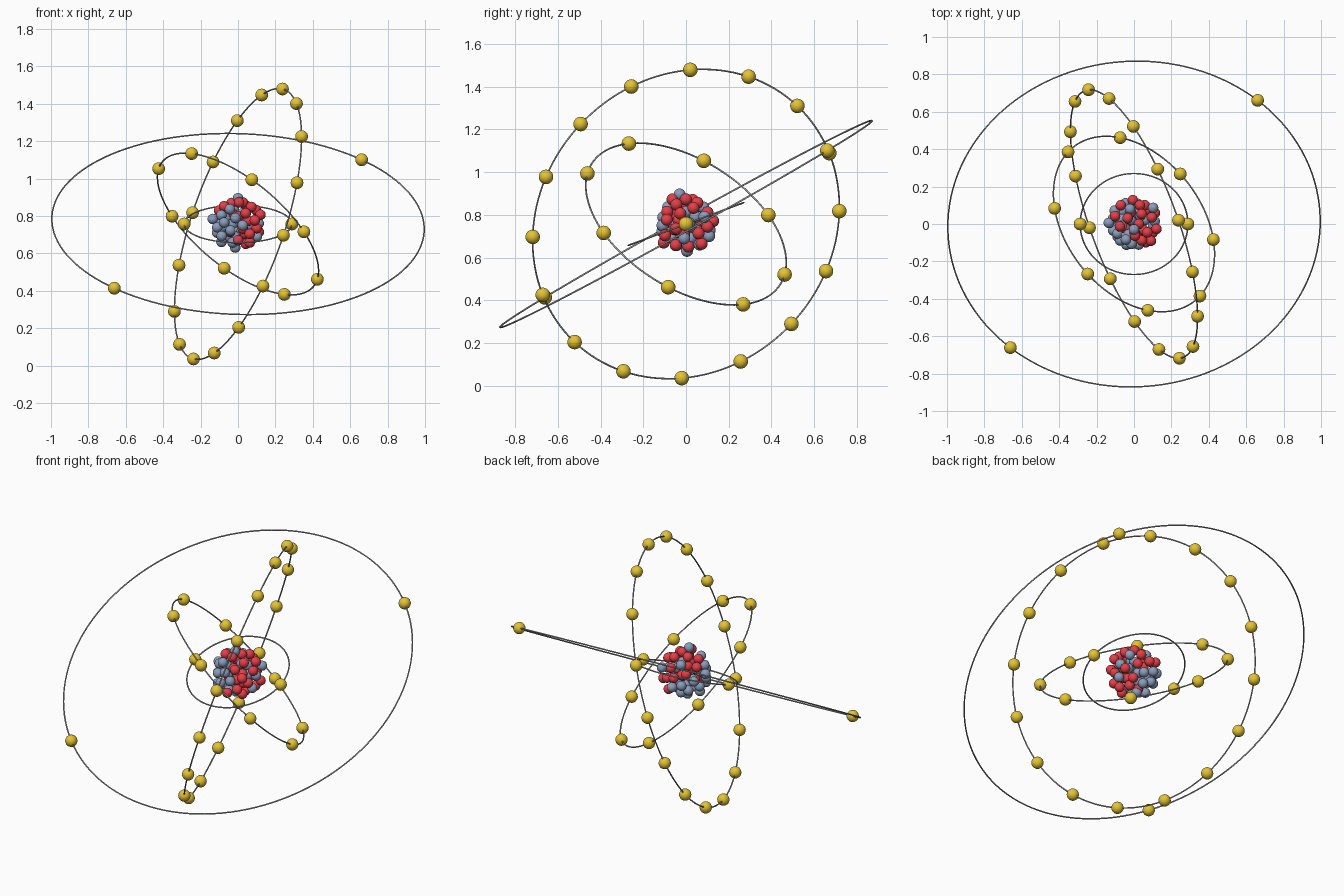
import bpy, bmesh, math, random
from mathutils import Vector, Matrix

if "Cube" in bpy.data.objects:
    bpy.data.objects.remove(bpy.data.objects["Cube"])

random.seed(11)
CENTRE = Vector((0, 0, 0.757))


def material(name, rgb):
    m = bpy.data.materials.new(name)
    m.diffuse_color = (*rgb, 1)
    m.use_nodes = True
    m.node_tree.nodes["Principled BSDF"].inputs["Base Color"].default_value = m.diffuse_color
    return m


gold = material("gold", (0.78, 0.55, 0.035))
red = material("red", (0.78, 0.05, 0.065))
blue = material("slate blue", (0.26, 0.34, 0.50))
grey = material("grey", (0.42, 0.42, 0.43))


def balls(name, points, radius, mat):
    """One smooth object holding a ball at every point."""
    bm = bmesh.new()
    for p in points:
        bmesh.ops.create_uvsphere(bm, u_segments=20, v_segments=12, radius=radius,
                                  matrix=Matrix.Translation(CENTRE + p))
    for f in bm.faces:
        f.smooth = True
    me = bpy.data.meshes.new(name)
    bm.to_mesh(me)
    bm.free()
    me.materials.append(mat)
    bpy.context.collection.objects.link(bpy.data.objects.new(name, me))


# Orbit rings with evenly spaced electrons: direction of first electron,
# direction a quarter turn on, radius, electron count
orbits = [
    ("inner", (0.29, 0, 0), (0, 0.27, 0.10), 0.288, 2),
    ("second", (-0.25, -0.27, 0.38), (0.35, -0.385, -0.04), 0.524, 8),
    ("third", (0.238, 0.02, 0.722), (-0.242, 0.715, 0.06), 0.760, 16),
    ("outer", (0.66, 0.66, 0.343), (-0.742, 0.565, 0.34), 0.996, 2),
]
for name, u, v, r, count in orbits:
    u = Vector(u).normalized()
    n = u.cross(Vector(v)).normalized()
    v = n.cross(u)
    bpy.ops.mesh.primitive_torus_add(
        location=CENTRE, rotation=Matrix((u, v, n)).transposed().to_euler(),
        major_radius=r, minor_radius=0.004, major_segments=128, minor_segments=8)
    ring = bpy.context.object
    ring.name = name + "_orbit_ring"
    ring.data.materials.append(grey)
    bpy.ops.object.shade_smooth()
    steps = [2 * math.pi * i / count for i in range(count)]
    balls(name + "_electrons", [r * (math.cos(a) * u + math.sin(a) * v) for a in steps],
          0.034, gold)

# Nucleus: loosely packed shells of balls, plus one at the top and one below
protons = []
neutrons = [Vector((0, -0.03, 0.138)), Vector((-0.015, 0.005, -0.126))]
for count, radius, reds in ((44, 0.118, 23), (15, 0.065, 7)):
    shell = []
    for i in range(count):
        z = 1 - 2 * (i + 0.5) / count
        a = i * math.pi * (3 - math.sqrt(5))
        s = math.sqrt(1 - z * z) * 1.05
        d = Vector((s * math.cos(a), s * math.sin(a), z))
        shell.append(d * radius * random.uniform(0.90, 1.12))
    # Red balls gather slightly toward the top, blue toward the bottom
    shell.sort(key=lambda p: p.z + random.uniform(-0.22, 0.22), reverse=True)
    protons += shell[:reds]
    neutrons += shell[reds:]
balls("protons", protons, 0.028, red)
balls("neutrons", neutrons, 0.028, blue)
